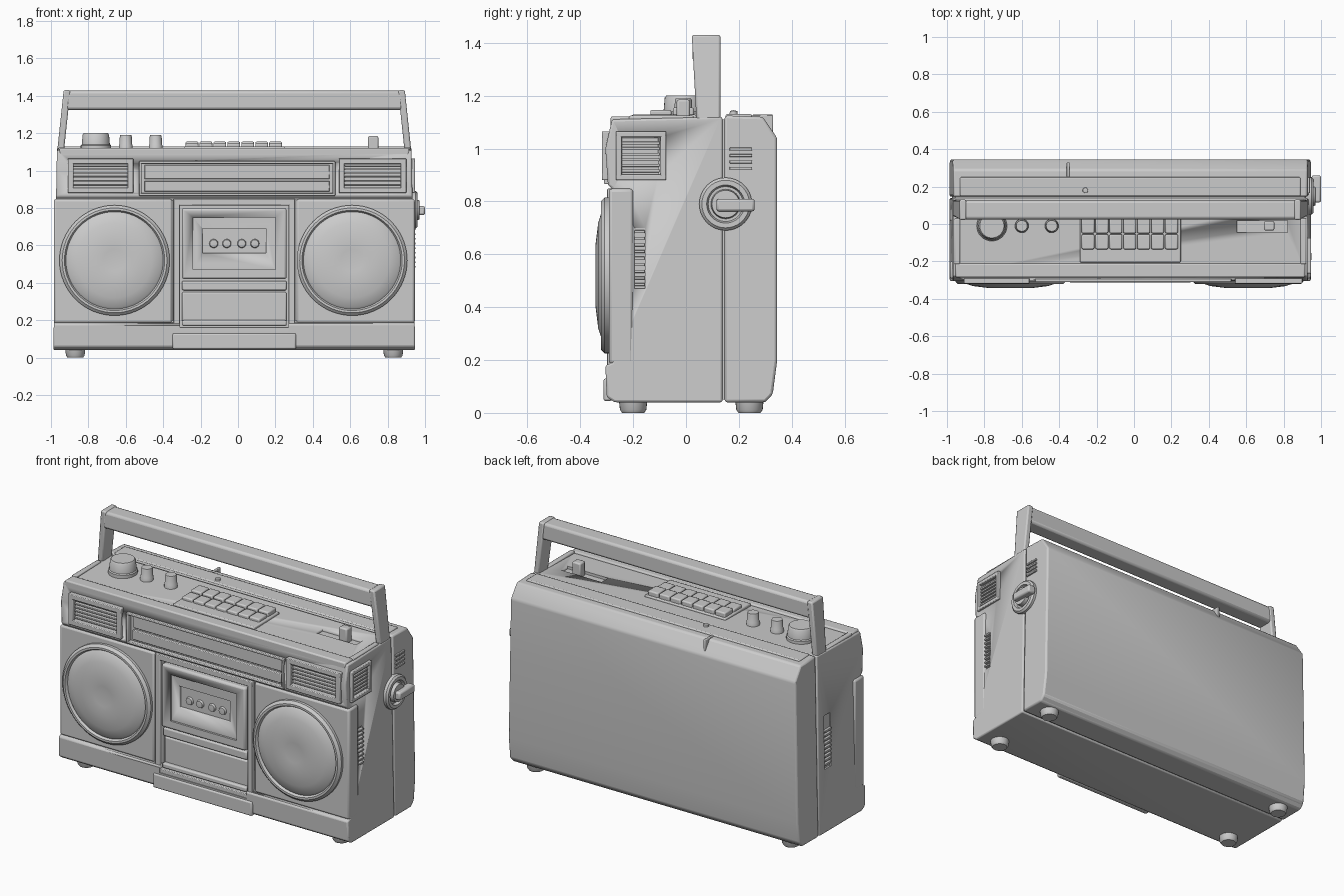
import bpy, bmesh, math
from mathutils import Matrix, Vector

if "Cube" in bpy.data.objects:
    bpy.data.objects.remove(bpy.data.objects["Cube"])

grey = bpy.data.materials.new("plain grey")
grey.use_nodes = True
grey.diffuse_color = (0.6, 0.6, 0.6, 1)
grey.node_tree.nodes["Principled BSDF"].inputs["Base Color"].default_value = (0.6, 0.6, 0.6, 1)

CX = -0.02          # middle of the case


def finish(name, bm, bevel=0.0, smooth=True):
    """Turn a bmesh into a named object with an optional bevel."""
    bmesh.ops.recalc_face_normals(bm, faces=bm.faces)
    mesh = bpy.data.meshes.new(name)
    bm.to_mesh(mesh)
    bm.free()
    obj = bpy.data.objects.new(name, mesh)
    bpy.context.collection.objects.link(obj)
    mesh.materials.append(grey)
    if bevel:
        mod = obj.modifiers.new("Bevel", 'BEVEL')
        mod.width, mod.segments, mod.limit_method = bevel, 2, 'ANGLE'
    if smooth:
        bpy.ops.object.select_all(action='DESELECT')
        obj.select_set(True)
        bpy.context.view_layer.objects.active = obj
        bpy.ops.object.shade_smooth_by_angle(angle=math.radians(35))
    return obj


def box(name, x, y, z, bevel=0.008):
    bm = bmesh.new()
    bmesh.ops.create_cube(bm, size=1)
    for v in bm.verts:
        for i, (lo, hi) in enumerate((x, y, z)):
            v.co[i] = lo if v.co[i] < 0 else hi
    return finish(name, bm, bevel)


def prism(name, profile, half, bevel=0.0):
    """Side outline (y, z) pulled across the width, narrowing upward."""
    bm = bmesh.new()
    ends = []
    for s in (-1, 1):
        ends.append([bm.verts.new((CX + s * (half - 0.018 * z), y, z)) for y, z in profile])
        bm.faces.new(ends[-1])
    n = len(profile)
    for i in range(n):
        j = (i + 1) % n
        bm.faces.new((ends[0][i], ends[0][j], ends[1][j], ends[1][i]))
    return finish(name, bm, bevel)


def lathe(name, profile, centre, axis=(0, 0, 1), steps=40):
    """Spin (radius, height) points round an axis."""
    bm = bmesh.new()
    pts = [bm.verts.new((r, 0, h)) for r, h in profile]
    edges = [bm.edges.new(p) for p in zip(pts, pts[1:])]
    bmesh.ops.spin(bm, geom=pts + edges, cent=(0, 0, 0), axis=(0, 0, 1),
                   angle=math.tau, steps=steps)
    bmesh.ops.remove_doubles(bm, verts=bm.verts, dist=0.0005)
    turn = Vector((0, 0, 1)).rotation_difference(Vector(axis)).to_matrix().to_4x4()
    bm.transform(Matrix.Translation(centre) @ turn)
    return finish(name, bm)


def carve(target, cutters):
    """Cut recesses into a part, then drop the cutters."""
    for c in cutters:
        mod = target.modifiers.new("Cut", 'BOOLEAN')
        mod.operation, mod.object, mod.solver = 'DIFFERENCE', c, 'EXACT'
        c.hide_render = True
    graph = bpy.context.evaluated_depsgraph_get()
    mesh = bpy.data.meshes.new_from_object(target.evaluated_get(graph))
    target.modifiers.clear()
    target.data = mesh
    for c in cutters:
        bpy.data.objects.remove(c)


def cutter(x, y, z):
    return box("cutter", x, y, z, 0)


# Case: front shell, back shell and the seam core between them
front = prism("front_shell", [(-0.3, 0.06), (-0.27, 0.04), (0.138, 0.04), (0.138, 1.12),
                              (-0.28, 1.11), (-0.305, 1.0), (-0.295, 0.86), (-0.28, 0.85),
                              (-0.28, 0.19), (-0.305, 0.18)], 0.968, 0.008)
prism("back_shell", [(0.146, 0.04), (0.3, 0.04), (0.328, 0.07), (0.345, 0.2),
                     (0.345, 1.04), (0.29, 1.12), (0.146, 1.125)], 0.968, 0.01)
prism("seam_core", [(0.1, 0.05), (0.2, 0.05), (0.2, 1.11), (0.1, 1.11)], 0.955)

GRILLES = [(-0.88, -0.59), (0.57, 0.87)]
cuts = [cutter((-0.52, 0.51), (-0.4, -0.275), (0.875, 1.04)),
        cutter((-0.31, 0.27), (-0.4, -0.255), (0.14, 0.84)),
        cutter((0.925, 1.1), (-0.245, -0.105), (0.9, 1.04)),
        cutter((0.93, 1.1), (-0.195, -0.155), (0.47, 0.7)),
        cutter((-1.1, -0.97), (0.02, 0.08), (0.42, 0.74)),
        cutter((0.55, 0.82), (-0.045, 0.02), (1.1, 1.3))]
cuts += [cutter(g, (-0.4, -0.27), (0.9, 1.04)) for g in GRILLES]
carve(front, cuts)


# Rectangular frame lying on the front or on the side
def frame(name, a, z, depth, t, side=False):
    for part, u, w in (("top", a, (z[1] - t, z[1])), ("bottom", a, (z[0], z[0] + t)),
                       ("left", (a[0], a[0] + t), z), ("right", (a[1] - t, a[1]), z)):
        x, y = (depth, u) if side else (u, depth)
        box(name + "_" + part, x, y, w, 0.004)


# Front corner grilles with slats
for gi, (a, b) in enumerate(GRILLES):
    frame(f"grille_frame_{gi}", (a - 0.03, b + 0.03), (0.88, 1.065), (-0.318, -0.28), 0.03)
    for k in range(6):
        z = 0.918 + k * 0.021
        box(f"grille_slat_{gi}_{k}", (a, b), (-0.303, -0.265), (z, z + 0.01), 0.002)

# Side grille, small rear vent and slotted strips
frame("side_grille_frame", (-0.265, -0.075), (0.88, 1.065), (0.92, 0.946), 0.022, True)
for k in range(6):
    z = 0.91 + k * 0.021
    box(f"side_slat_{k}", (0.915, 0.936), (-0.25, -0.1), (z, z + 0.011), 0.002)
for k in range(4):
    z = 0.92 + k * 0.024
    box(f"rear_vent_rib_{k}", (0.92, 0.94), (0.165, 0.25), (z, z + 0.011), 0.002)
for k in range(9):
    z = 0.48 + k * 0.025
    box(f"left_slot_rib_{k}", (0.92, 0.948), (-0.195, -0.155), (z, z + 0.011), 0.002)
    box(f"right_slot_rib_{k}", (-0.985, -0.96), (0.02, 0.08), (z - 0.04, z - 0.027), 0.002)

# Tuner scale set back in its window
frame("tuner_frame", (-0.53, 0.52), (0.865, 1.05), (-0.31, -0.28), 0.014)
box("tuner_scale", (-0.5, 0.49), (-0.284, -0.27), (0.955, 1.03), 0.004)
box("tuner_lower_strip", (-0.5, 0.49), (-0.292, -0.27), (0.888, 0.945), 0.004)

# Speaker plates and round speakers
SPEAKER = [(0.295, -0.01), (0.295, 0.018), (0.28, 0.032), (0.268, 0.032), (0.26, 0.018),
           (0.25, 0.026), (0.2, 0.042), (0.12, 0.052), (0.06, 0.05), (0, 0.044)]
for side, x, a, b in (("right", -0.66, -0.985, -0.352), ("left", 0.61, 0.312, 0.945)):
    box(f"{side}_speaker_plate", (a, b), (-0.292, -0.2), (0.185, 0.848), 0.012)
    lathe(f"{side}_speaker", SPEAKER, (x, -0.29, 0.52), (0, -1, 0), 64)

# Cassette bay: surround, door with a sunken window, lower ribs
frame("bay_surround", (-0.345, 0.305), (0.13, 0.848), (-0.298, -0.25), 0.034)
door = box("cassette_door", (-0.3, 0.26), (-0.302, -0.25), (0.42, 0.8), 0.012)
carve(door, [cutter((-0.24, 0.2), (-0.4, -0.29), (0.47, 0.75)),
             cutter((-0.19, 0.15), (-0.4, -0.272), (0.56, 0.69))])
for k, x in enumerate((-0.13, -0.06, 0.02, 0.09)):
    lathe(f"tape_spindle_{k}", [(0.024, 0), (0.02, 0.012), (0, 0.014)],
          (x, -0.272, 0.61), (0, -1, 0), 16)
box("bay_upper_band", (-0.3, 0.26), (-0.287, -0.25), (0.36, 0.41))
box("bay_lower_panel", (-0.3, 0.26), (-0.273, -0.25), (0.175, 0.35))
box("bay_ledge", (-0.3, 0.26), (-0.295, -0.25), (0.17, 0.2))
box("base_centre", (-0.35, 0.31), (-0.312, -0.28), (0.045, 0.13))

# Top deck with rim strips
box("front_rim", (-0.955, 0.915), (-0.285, -0.21), (1.08, 1.122), 0.008)
for a, b in ((-0.96, -0.93), (0.89, 0.92)):
    box("end_rim", (a, b), (-0.215, 0.03), (1.08, 1.124), 0.006)
box("rear_deck", (-0.93, 0.89), (0.15, 0.25), (1.1, 1.13), 0.006)
box("deck_hinge", (-0.36, -0.345), (0.25, 0.33), (1.06, 1.128), 0.004)

# Piano keys
box("key_base", (-0.29, 0.25), (-0.205, 0.04), (1.1, 1.128), 0.006)
for k in range(7):
    x = -0.28 + k * 0.0745
    box(f"key_{k}", (x, x + 0.068), (-0.135, -0.055), (1.1, 1.146), 0.007)
    box(f"key_back_{k}", (x, x + 0.068), (-0.05, 0.03), (1.1, 1.155), 0.007)

# Turning knobs and slider
for name, x, r, h in (("volume_knob", -0.76, 0.075, 1.2), ("tone_knob", -0.6, 0.034, 1.19),
                      ("balance_knob", -0.44, 0.034, 1.19)):
    lathe(name, [(r * 1.08, 1.1), (r * 1.08, 1.135), (r, 1.14), (r * 0.94, h - 0.008),
                 (r * 0.86, h), (0, h)], (x, -0.01, 0), steps=32)
box("slider", (0.695, 0.75), (-0.035, 0.015), (1.09, 1.185), 0.008)
lathe("indicator", [(0.016, 1.12), (0.014, 1.142), (0, 1.145)], (-0.26, 0.18, 0), steps=16)

# Carry handle
for side, s in (("right", -1), ("left", 1)):
    bm = bmesh.new()
    bmesh.ops.create_cube(bm, size=1)
    for v in bm.verts:
        top, outer = v.co.z > 0, v.co.x * s > 0
        reach = (0.912 if top else 0.947) - (0 if outer else 0.036)
        v.co = (CX + s * reach, 0.13 if v.co.y > 0 else (0.022 if top else 0.04),
                1.43 if top else 1.1)
    finish(f"{side}_handle_arm", bm, 0.008)
box("handle_bar", (CX - 0.9, CX + 0.9), (0.025, 0.125), (1.325, 1.427), 0.014)

# Side dial with lever
lathe("side_dial", [(0.1, -0.02), (0.1, 0.015), (0.09, 0.025), (0.072, 0.025), (0.066, 0.008),
                    (0.056, 0.008), (0.052, 0.034), (0, 0.036)], (0.935, 0.15, 0.79), (1, 0, 0))
box("dial_lever", (0.95, 1.0), (0.115, 0.26), (0.762, 0.81), 0.01)

# Feet
for x in (-0.87, 0.83):
    for y in (-0.2, 0.24):
        lathe("foot", [(0, 0), (0.042, 0), (0.05, 0.012), (0.055, 0.06)], (x, y, 0), steps=24)
